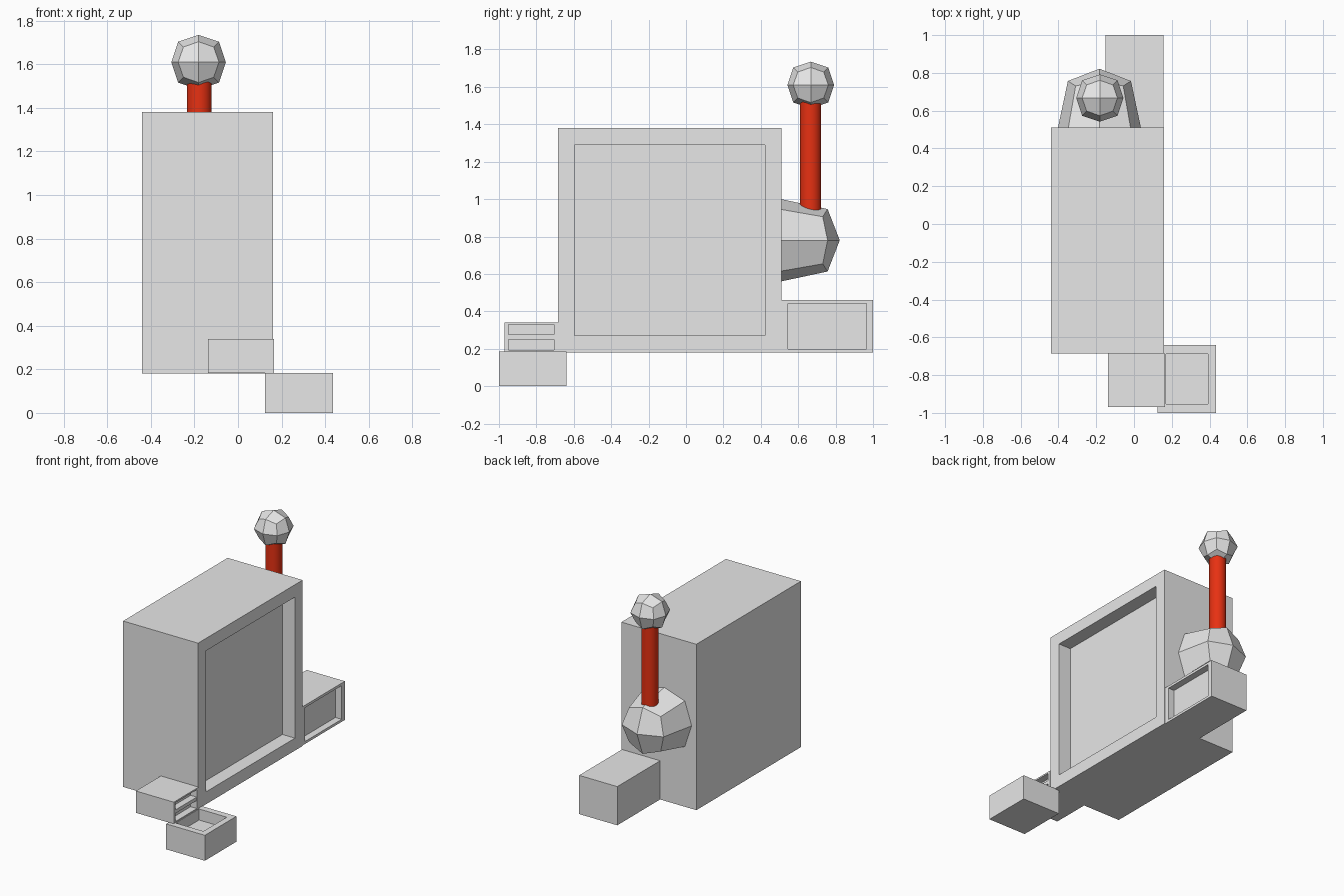
import bpy, bmesh, math
from mathutils import Vector

if "Cube" in bpy.data.objects:
    bpy.data.objects.remove(bpy.data.objects["Cube"])


def material(name, rgb):
    m = bpy.data.materials.new(name)
    m.diffuse_color = (*rgb, 1)
    m.use_nodes = True
    m.node_tree.nodes["Principled BSDF"].inputs["Base Color"].default_value = m.diffuse_color
    return m


GREY = material("light grey", (0.8, 0.8, 0.8))
RED = material("red", (0.8, 0.03, 0.006))


def finish(name, bm, mat):
    bmesh.ops.recalc_face_normals(bm, faces=bm.faces[:])
    me = bpy.data.meshes.new(name)
    bm.to_mesh(me)
    bm.free()
    me.materials.append(mat)
    ob = bpy.data.objects.new(name, me)
    bpy.context.collection.objects.link(ob)
    return ob


def box(name, lo, hi, direction=None, margins=(0, 0, 0), depth=0.0):
    """Box between two corners, with an optional recess sunk into one side."""
    lo, hi = Vector(lo), Vector(hi)
    mid, size = (lo + hi) / 2, hi - lo
    bm = bmesh.new()
    bmesh.ops.create_cube(bm, size=1)
    for v in bm.verts:
        v.co = mid + v.co * size
    if direction:
        d = Vector(direction)
        bm.normal_update()
        face = max(bm.faces, key=lambda f: f.normal.dot(d))
        bmesh.ops.inset_individual(bm, faces=[face], thickness=0.005)
        for v in face.verts:  # exact rim width on each axis
            for a in range(3):
                if not d[a]:
                    v.co[a] = (lo[a] + margins[a] if v.co[a] < mid[a]
                               else hi[a] - margins[a])
        new = bmesh.ops.extrude_discrete_faces(bm, faces=[face])["faces"]
        for v in new[0].verts:
            v.co -= d * depth
    return finish(name, bm, GREY)


# Cabinet with sunken display, and the smaller boxes around it
box("cabinet", (-0.44, -0.685, 0.18), (0.16, 0.51, 1.38),
    (1, 0, 0), (0, 0.088, 0.09), 0.10)
box("rear_box", (-0.15, 0.51, 0.18), (0.155, 1.0, 0.46),
    (1, 0, 0), (0, 0.036, 0.018), 0.05)
box("slot_box", (-0.138, -0.97, 0.182), (0.165, -0.685, 0.34),
    (1, 0, 0), (0, 0.02, 0.011), 0.05)
box("slot_divider", (0.11, -0.952, 0.25), (0.163, -0.703, 0.275))
box("tray", (0.125, -1.0, 0.0), (0.435, -0.64, 0.184),
    (0, 0, 1), (0.044, 0.047, 0), 0.08)

# Faceted lever hub: octagonal ring on the cabinet, rounded to a blunt tip
bm = bmesh.new()
cx, cz = -0.183, 0.78
rings = []
for straight, diagonal, y_straight, y_diagonal in (
        (0.22, 0.165, 0.508, 0.508), (0.167, 0.126, 0.757, 0.731)):
    ring = []
    for i in range(8):
        a = i * math.pi / 4
        r = diagonal * math.sqrt(2) if i % 2 else straight
        y = y_diagonal if i % 2 else y_straight
        ring.append(bm.verts.new((cx + r * math.cos(a), y, cz + r * math.sin(a))))
    rings.append(ring)
base, rim = rings
tip = bm.verts.new((cx, 0.822, cz))
for i in range(8):
    j = (i + 1) % 8
    bm.faces.new((base[i], base[j], rim[j], rim[i]))
for i in range(0, 8, 2):
    bm.faces.new((tip, rim[i], rim[i + 1], rim[(i + 2) % 8]))
bm.faces.new(base)
finish("lever_hub", bm, GREY)

# Lever rod
bpy.ops.mesh.primitive_cylinder_add(vertices=32, radius=0.057, depth=0.65,
                                    location=(-0.178, 0.666, 1.215))
rod = bpy.context.object
rod.name = "lever_rod"
rod.data.materials.append(RED)
bpy.ops.object.shade_smooth_by_angle()

# Faceted lever knob: cube rounded by one subdivision
bpy.ops.mesh.primitive_cube_add(size=0.25, location=(-0.181, 0.667, 1.61))
knob = bpy.context.object
knob.name = "lever_knob"
knob.data.materials.append(GREY)
sub = knob.modifiers.new("round", "SUBSURF")
sub.levels = sub.render_levels = 1
sub.use_limit_surface = False
